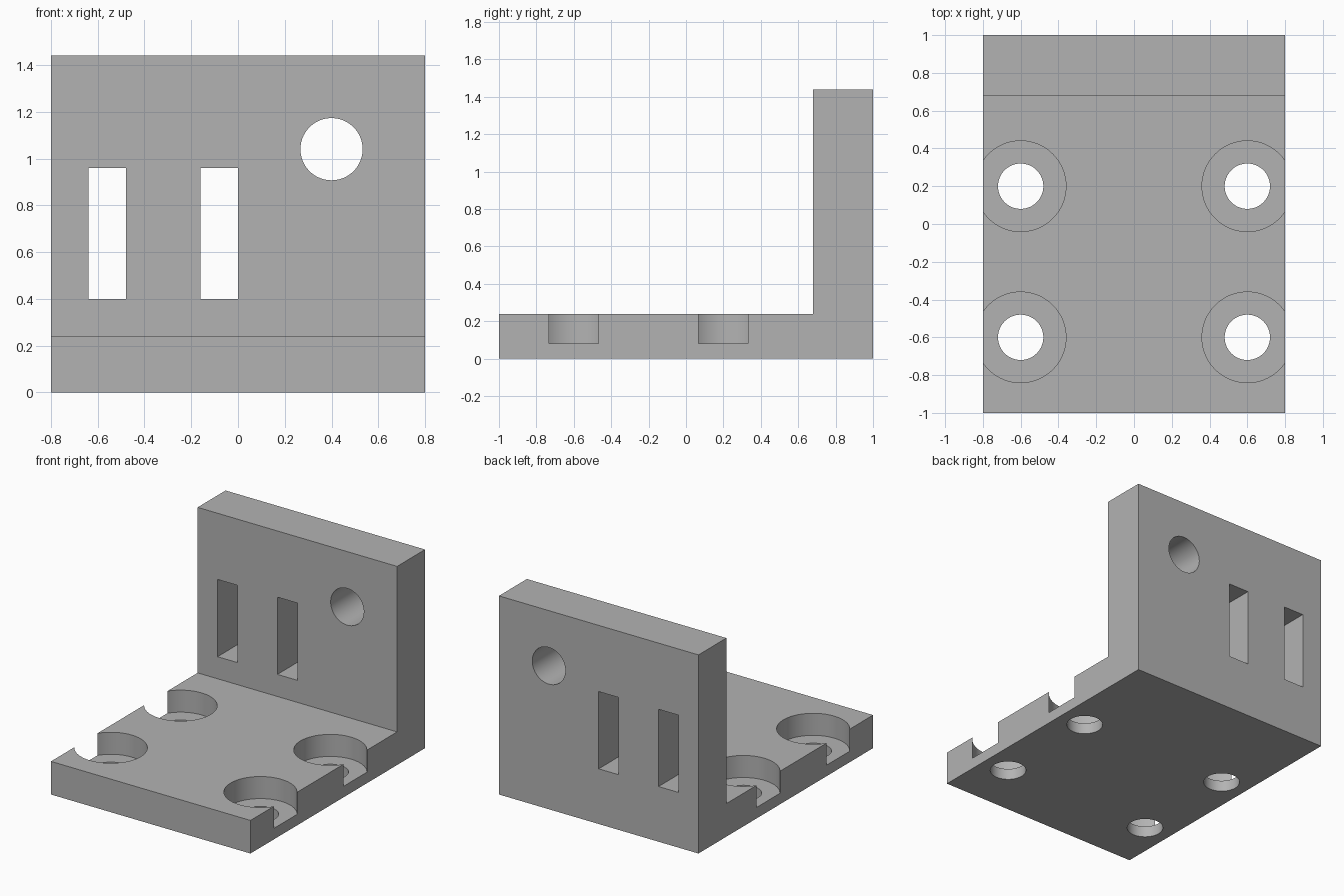
import bpy, bmesh, math

cube = bpy.data.objects.get("Cube")
if cube:
    bpy.data.objects.remove(cube, do_unlink=True)

# Single plain grey
grey = bpy.data.materials.new("plain_grey")
grey.use_nodes = True
colour = (0.45, 0.45, 0.45, 1)
grey.diffuse_color = colour
grey.node_tree.nodes["Principled BSDF"].inputs["Base Color"].default_value = colour

HALF_W = 0.8
BASE_T = 0.24
HEIGHT = 1.44
WALL_Y = 0.68
WALL_MID = (WALL_Y + 1) / 2

# L-shaped bracket: side profile extruded across the width
profile = [(-1, 0), (1, 0), (1, HEIGHT), (WALL_Y, HEIGHT), (WALL_Y, BASE_T), (-1, BASE_T)]
bm = bmesh.new()
face = bm.faces.new([bm.verts.new((-HALF_W, y, z)) for y, z in profile])
side = bmesh.ops.extrude_face_region(bm, geom=[face])
moved = [v for v in side["geom"] if isinstance(v, bmesh.types.BMVert)]
bmesh.ops.translate(bm, verts=moved, vec=(2 * HALF_W, 0, 0))
bmesh.ops.recalc_face_normals(bm, faces=bm.faces)
mesh = bpy.data.meshes.new("angle_bracket")
bm.to_mesh(mesh)
bm.free()
mesh.materials.append(grey)
bracket = bpy.data.objects.new("angle_bracket", mesh)
bpy.context.collection.objects.link(bracket)


def cut(cutter):
    """Subtract the cutter from the bracket, then discard it."""
    cutter.hide_render = True
    cutter.data.materials.append(grey)
    bpy.context.view_layer.objects.active = bracket
    mod = bracket.modifiers.new("cut", "BOOLEAN")
    mod.operation = "DIFFERENCE"
    mod.solver = "EXACT"
    mod.object = cutter
    bpy.ops.object.modifier_apply(modifier=mod.name)
    bpy.data.objects.remove(cutter, do_unlink=True)


def cut_round(radius, depth, location, tilt=0):
    bpy.ops.mesh.primitive_cylinder_add(vertices=96, radius=radius, depth=depth,
                                        location=location, rotation=(tilt, 0, 0))
    cut(bpy.context.object)


def cut_box(size, location):
    bpy.ops.mesh.primitive_cube_add(size=1, location=location)
    box = bpy.context.object
    box.scale = size
    cut(box)


# Counterbored screw holes, open at the outer edges of the base
for x in (-0.6, 0.6):
    for y in (-0.6, 0.2):
        cut_round(0.24, 0.4, (x, y, 0.28))
        cut_round(0.12, 1, (x, y, 0))

# Upright slots and round hole through the wall
for x in (-0.56, -0.08):
    cut_box((0.16, 0.6, 0.56), (x, WALL_MID, 0.68))
cut_round(0.133, 0.6, (0.4, WALL_MID, 1.04), math.pi / 2)

# Smooth bores, sharp edges
bpy.ops.object.select_all(action="DESELECT")
bracket.select_set(True)
bpy.context.view_layer.objects.active = bracket
bpy.ops.object.shade_smooth_by_angle(angle=math.radians(30))
